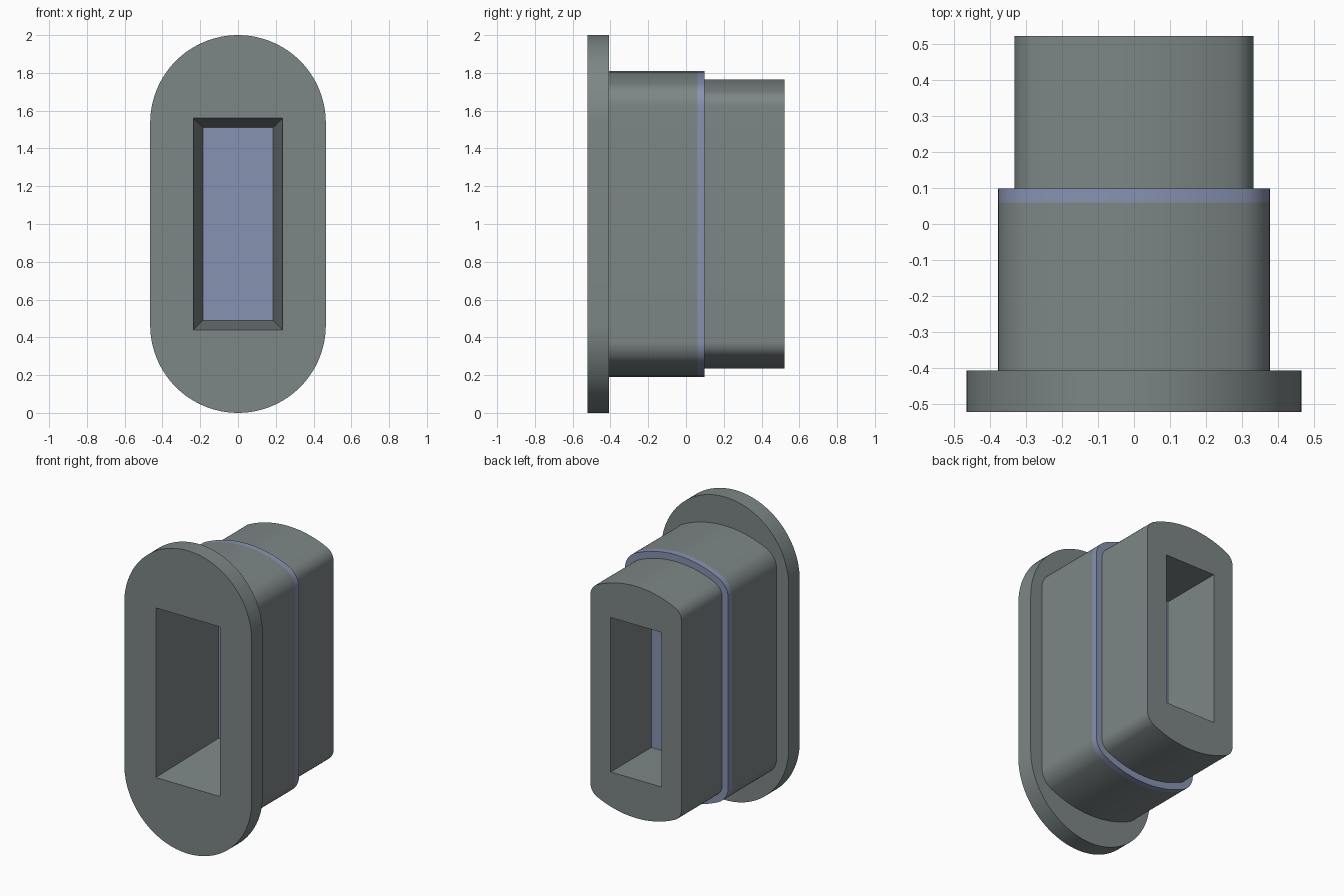
import bpy, bmesh, math

if "Cube" in bpy.data.objects:
    bpy.data.objects.remove(bpy.data.objects["Cube"])

N = 48  # steps over each rounded end


def material(name, rgb):
    m = bpy.data.materials.new(name)
    m.diffuse_color = (*rgb, 1)
    m.use_nodes = True
    m.node_tree.nodes["Principled BSDF"].inputs["Base Color"].default_value = m.diffuse_color
    return m


GREY = material("slate grey", (0.205, 0.238, 0.238))
BLUE = material("dusty blue", (0.245, 0.290, 0.440))


def outline(half_w, half_h, corner, crown):
    """Straight sides, filleted corners and crowned ends, centred on z = 1."""
    cx = half_w - corner
    z0 = half_h - crown                                   # crown centre
    dz = math.sqrt(max(0, (crown - corner) ** 2 - cx ** 2))
    split = math.atan2(dz, cx)
    top = []
    for i in range(N + 1):
        t = math.pi * i / N
        c, s = math.cos(t), math.sin(t)
        if split < t < math.pi - split:
            top.append((crown * c, z0 + crown * s))
        else:
            top.append((math.copysign(cx, c) + corner * c, z0 + dz + corner * s))
    return [(x, 1 + z) for x, z in top] + [(-x, 1 - z) for x, z in top]


def rect(w, h):
    return [(w, 1 + h), (-w, 1 + h), (-w, 1 - h), (w, 1 - h)]


def loft(name, sections, mat):
    """Closed solid through (y, profile) sections with equal point counts."""
    bm = bmesh.new()
    rings = [[bm.verts.new((x, y, z)) for x, z in prof] for y, prof in sections]
    for a, b in zip(rings, rings[1:]):
        for i in range(len(a)):
            j = (i + 1) % len(a)
            bm.faces.new((a[i], a[j], b[j], b[i]))
    bm.faces.new(rings[0])
    bm.faces.new(rings[-1])
    bmesh.ops.recalc_face_normals(bm, faces=bm.faces)
    me = bpy.data.meshes.new(name)
    bm.to_mesh(me)
    bm.free()
    me.materials.append(mat)
    ob = bpy.data.objects.new(name, me)
    bpy.context.collection.objects.link(ob)
    return ob


def activate(ob):
    bpy.ops.object.select_all(action='DESELECT')
    ob.select_set(True)
    bpy.context.view_layer.objects.active = ob


def cut(ob, cutter):
    mod = ob.modifiers.new("pocket", 'BOOLEAN')
    mod.operation, mod.solver, mod.object = 'DIFFERENCE', 'EXACT', cutter
    activate(ob)
    bpy.ops.object.modifier_apply(modifier=mod.name)
    bpy.data.objects.remove(cutter)


flange = outline(0.465, 1.0, 0.465, 0.465)
collar = outline(0.377, 0.81, 0.13, 0.70)
spigot = outline(0.332, 0.765, 0.085, 0.655)
FRONT, STEP, WEB0, WEB1, BACK = -0.522, -0.407, 0.06, 0.098, 0.522

# Front flange and collar with a tapered pocket
body = loft("front_flange_and_collar",
            [(FRONT, flange), (STEP, flange), (STEP, collar), (WEB0, collar)], GREY)
k = 0.05 / (WEB0 - FRONT) * 0.1                           # taper over 0.1 overshoot
cut(body, loft("front_cutter", [(FRONT - 0.1, rect(0.235 + k, 0.56 + k)),
                                (WEB0 + 0.1, rect(0.185 - k, 0.51 - k))], GREY))

# Closing membrane between the two pockets
web = loft("membrane", [(WEB0, collar), (WEB1, collar)], BLUE)

# Rear spigot with a straight opening
rear = loft("rear_spigot", [(WEB1, spigot), (BACK, spigot)], GREY)
cut(rear, loft("rear_cutter", [(WEB1 - 0.1, rect(0.185, 0.51)),
                               (BACK + 0.1, rect(0.185, 0.51))], GREY))

for ob in (body, web, rear):
    activate(ob)
    bpy.ops.object.shade_smooth_by_angle(angle=math.radians(30))
